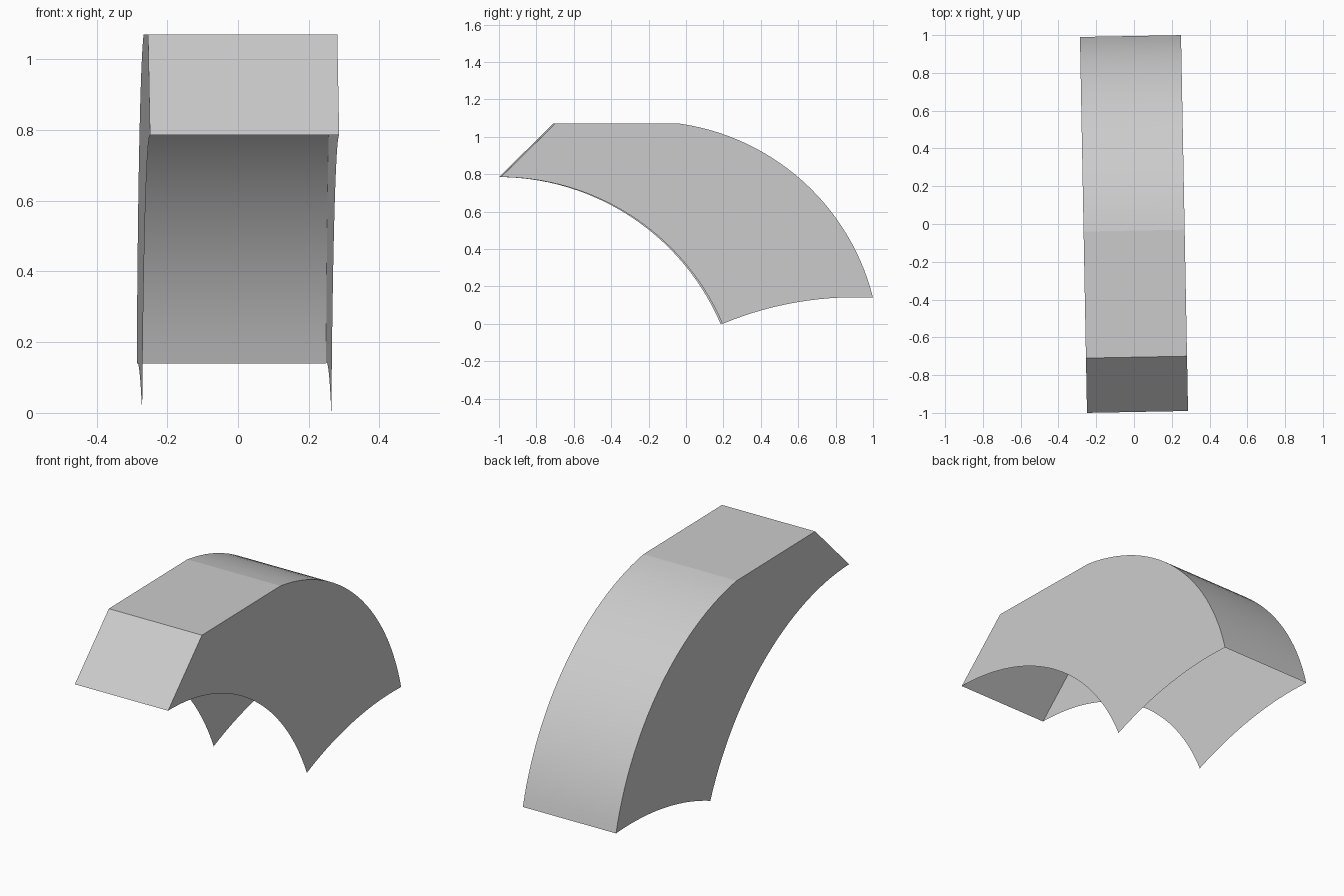
import bpy, bmesh, math
from mathutils import Matrix

if "Cube" in bpy.data.objects:
    bpy.data.objects.remove(bpy.data.objects["Cube"])

WIDTH = 0.535
TWIST = 0.0187          # the model sits slightly turned about z


def arc(p, q, radius, n, side):
    """Points from p to q on a circle; side=1 bulges left of travel, -1 right."""
    dx, dy = q[0] - p[0], q[1] - p[1]
    d = math.hypot(dx, dy)
    h = math.sqrt(radius ** 2 - (d / 2) ** 2) * side
    cx, cy = (p[0] + q[0]) / 2 + dy / d * h, (p[1] + q[1]) / 2 - dx / d * h
    a0 = math.atan2(p[1] - cy, p[0] - cx)
    a1 = math.atan2(q[1] - cy, q[0] - cx)
    step = (a1 - a0 + math.pi) % (2 * math.pi) - math.pi
    return [(cx + radius * math.cos(a0 + step * i / n),
             cy + radius * math.sin(a0 + step * i / n)) for i in range(n + 1)]


# Side outline in (y, z)
nose, top_front, top_back = (-0.995, 0.785), (-0.705, 1.07), (-0.035, 1.07)
tail, heel = (0.995, 0.14), (0.19, 0.0)
skin = [nose, top_front] + arc(top_back, tail, 1.247, 28, 1)
lower = arc(tail, heel, 1.85, 14, -1)[1:]
arch = arc(heel, nose, 1.295, 28, -1)[1:-1]
outline = skin + [(y, max(z, 0.0)) for y, z in lower + arch]

# Open fender shell: two side panels joined by the outer skin
bm = bmesh.new()
left, right = [[bm.verts.new((x, y, z)) for y, z in outline]
               for x in (-WIDTH / 2, WIDTH / 2)]
bm.faces.new(left)
bm.faces.new(right[::-1])
for i in range(len(skin) - 1):
    bm.faces.new((left[i + 1], left[i], right[i], right[i + 1]))
bmesh.ops.recalc_face_normals(bm, faces=bm.faces)
if max(bm.faces, key=lambda f: f.calc_center_median().x).normal.x < 0:
    bmesh.ops.reverse_faces(bm, faces=bm.faces)
bm.transform(Matrix.Rotation(TWIST, 4, 'Z'))

mesh = bpy.data.meshes.new("fender_shell")
bm.to_mesh(mesh)
bm.free()
fender = bpy.data.objects.new("fender_shell", mesh)
bpy.context.collection.objects.link(fender)
bpy.context.view_layer.objects.active = fender
fender.select_set(True)
bpy.ops.object.shade_smooth_by_angle(angle=math.radians(5))
